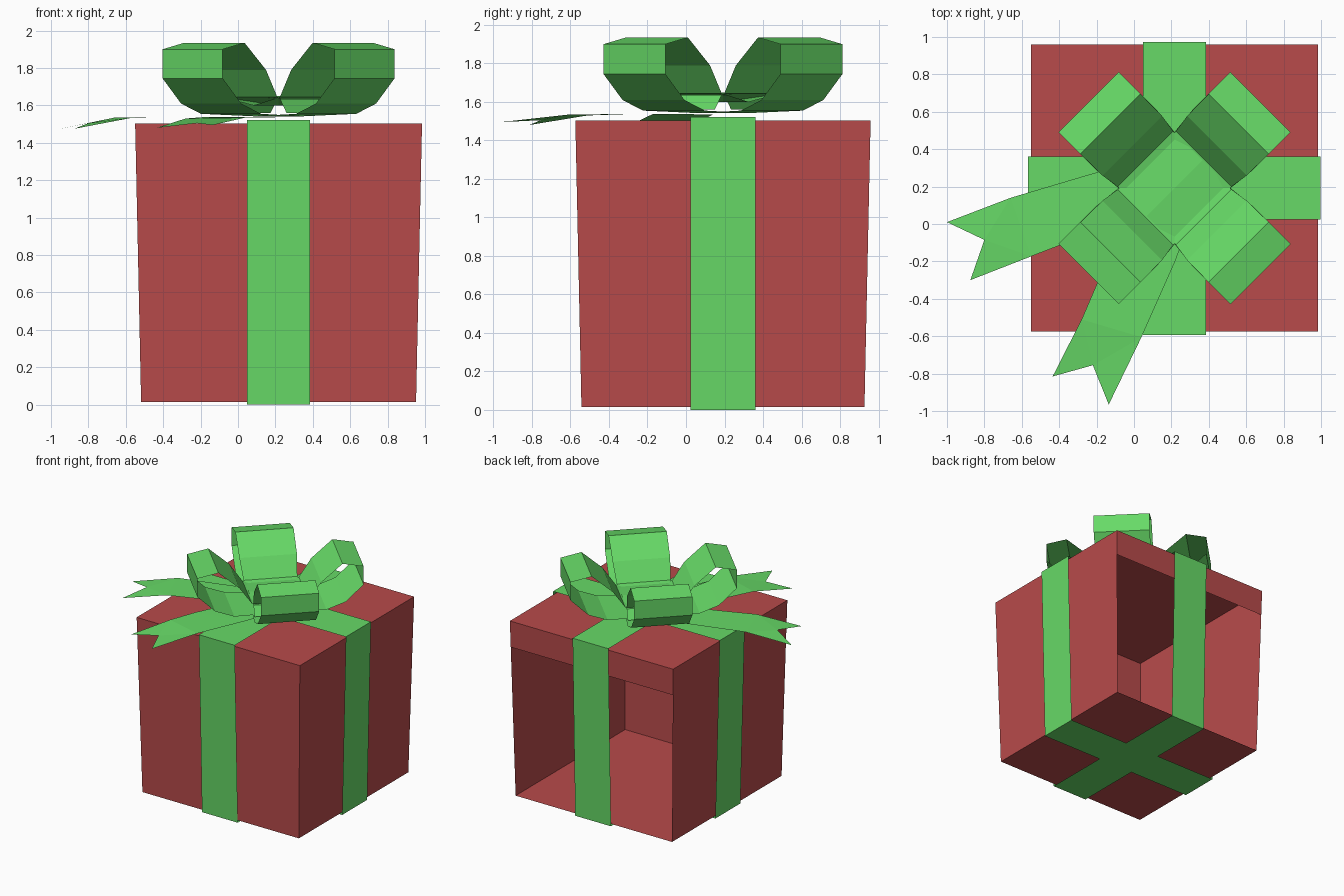
import bpy, bmesh, math
from mathutils import Vector

if "Cube" in bpy.data.objects:
    bpy.data.objects.remove(bpy.data.objects["Cube"])

CX, CY = 0.217, 0.192


def material(name, rgb):
    m = bpy.data.materials.new(name)
    m.diffuse_color = (*rgb, 1)
    m.use_nodes = True
    m.node_tree.nodes["Principled BSDF"].inputs["Base Color"].default_value = m.diffuse_color
    return m


RED = material("box red", (0.48, 0.07, 0.07))
GREEN = material("ribbon green", (0.135, 0.70, 0.135))


def make(name, verts, faces, mat, normals=False):
    me = bpy.data.meshes.new(name)
    me.from_pydata(verts, [], faces)
    bm = bmesh.new()
    bm.from_mesh(me)
    if normals:
        bmesh.ops.recalc_face_normals(bm, faces=bm.faces)
    bm.to_mesh(me)
    bm.free()
    me.materials.append(mat)
    ob = bpy.data.objects.new(name, me)
    bpy.context.collection.objects.link(ob)
    return ob


def strip(name, profile, angle, closed=False):
    """Ribbon through (distance, height, half width) points, heading along angle."""
    d = Vector((math.cos(angle), math.sin(angle), 0))
    s = Vector((-d.y, d.x, 0))
    verts = []
    for r, z, w in profile:
        p = Vector((CX, CY, z)) + d * r
        verts += [p - s * w, p + s * w]
    n = len(profile)
    faces = []
    for i in range(n if closed else n - 1):
        a, b = 2 * i, 2 * ((i + 1) % n)
        faces.append((a, a + 1, b + 1, b))
    return make(name, verts, faces, GREEN, True)


# Tapered box: rings at the floor, lid seam and top; back is open under the lid
def ring(z, h):
    return [(CX + sx * h, CY + sy * h, z) for sx, sy in ((-1, -1), (1, -1), (1, 1), (-1, 1))]


make("box_body", ring(0.015, 0.735) + ring(1.28, 0.762),
     [(3, 2, 1, 0), (0, 1, 5, 4), (1, 2, 6, 5), (3, 0, 4, 7)], RED)
make("box_lid", ring(1.28, 0.762) + ring(1.503, 0.767),
     [(4, 5, 6, 7)] + [(i, (i + 1) % 4, (i + 1) % 4 + 4, i + 4) for i in range(4)], RED)

# Two ribbons wrapped around the box
for name, ang in (("ribbon_side_to_side", 0), ("ribbon_front_to_back", math.pi / 2)):
    strip(name, [(-0.745, 0, 0.168), (0.745, 0, 0.168),
                 (0.780, 1.522, 0.168), (-0.785, 1.522, 0.168)], ang, True)

# Four hollow bow loops on the diagonals
loop = [(0.0, 1.542, 0.19), (0.36, 1.555, 0.2275), (0.51, 1.61, 0.2275),
        (0.65, 1.745, 0.2275), (0.65, 1.90, 0.2275), (0.485, 1.935, 0.2275),
        (0.32, 1.79, 0.225), (0.22, 1.645, 0.21), (0.0, 1.60, 0.19)]
for i in range(4):
    strip(f"bow_loop_{i + 1}", loop, math.pi / 4 + i * math.pi / 2)

# Centre band of the bow
strip("bow_knot", [(-0.27, 1.56, 0.21), (-0.22, 1.635, 0.21), (0, 1.65, 0.21),
                   (0.22, 1.635, 0.21), (0.27, 1.56, 0.21)], -math.pi / 4)


# Notched ribbon tails: left/right rows, then two tips around a notch
def tail(name, rows, tips):
    verts = [p for row in rows for p in row] + tips
    k = 2 * (len(rows) - 1)
    faces = [(i, i + 1, i + 3, i + 2) for i in range(0, k, 2)]
    faces += [(k, k + 3, k + 2), (k, k + 1, k + 3), (k + 1, k + 4, k + 3)]
    make(name, verts, faces, GREEN, True)


tail("bow_tail_left",
     [((0.15, 0.30, 1.535), (0.20, 0.05, 1.535)),
      ((-0.17, 0.285, 1.535), (-0.10, 0.0, 1.535)),
      ((-0.66, 0.14, 1.535), (-0.55, -0.173, 1.537))],
     [(-1.0, 0.01, 1.465), (-0.80, -0.085, 1.505), (-0.875, -0.30, 1.475)])
tail("bow_tail_front",
     [((0.05, 0.20, 1.537), (0.35, 0.15, 1.537)),
      ((-0.19, -0.30, 1.537), (0.22, -0.20, 1.537)),
      ((-0.28, -0.51, 1.53), (0.04, -0.605, 1.535))],
     [(-0.435, -0.815, 1.48), (-0.22, -0.755, 1.505), (-0.135, -0.965, 1.495)])
